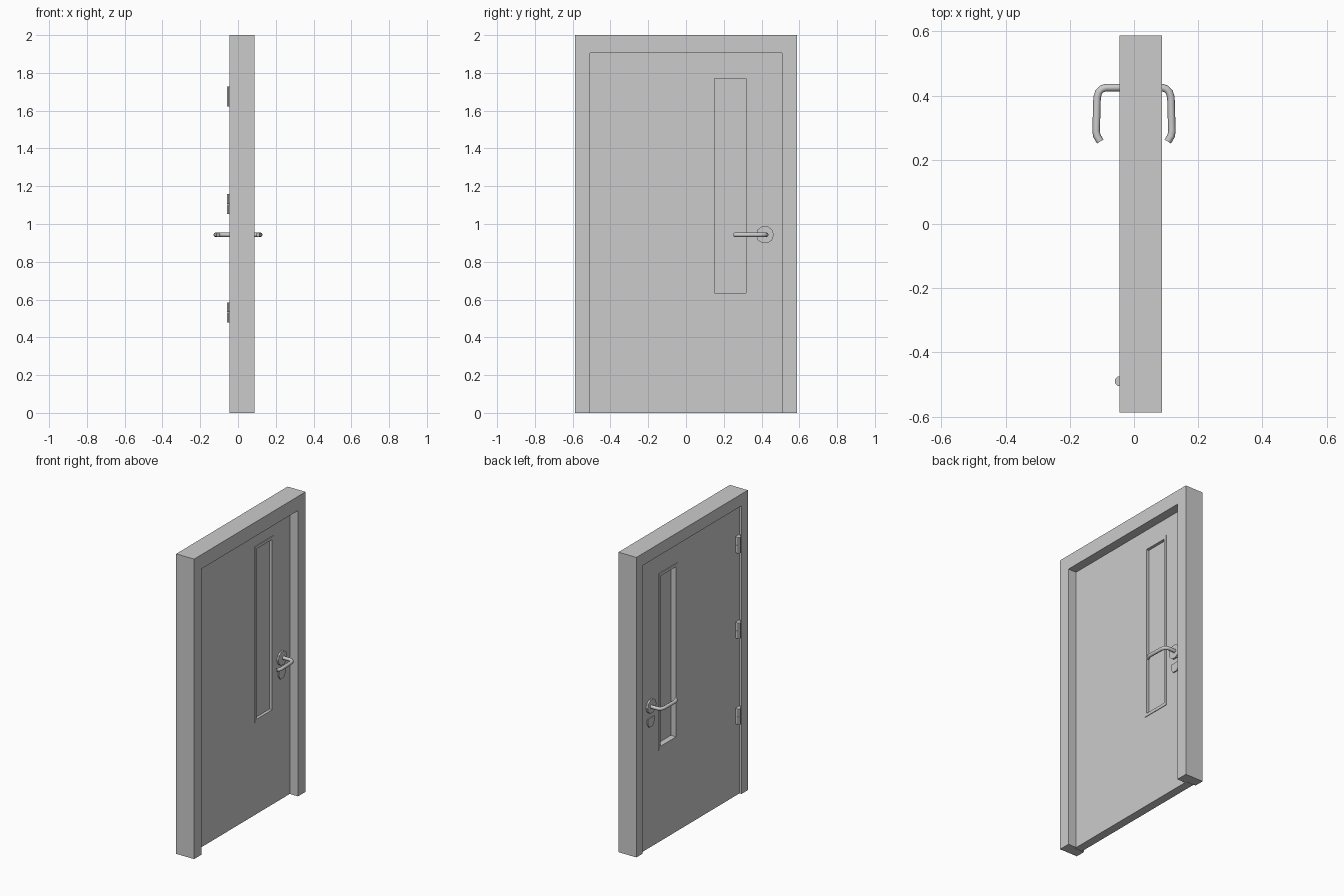
import bpy, bmesh, math
from mathutils import Matrix

if "Cube" in bpy.data.objects:
    bpy.data.objects.remove(bpy.data.objects["Cube"])


def finish(bm, name):
    bmesh.ops.recalc_face_normals(bm, faces=bm.faces)
    me = bpy.data.meshes.new(name)
    bm.to_mesh(me)
    bm.free()
    ob = bpy.data.objects.new(name, me)
    bpy.context.collection.objects.link(ob)
    return ob


def loft(name, stations, closed):
    """Join cross-sections with quads; close into a ring or cap the ends."""
    bm = bmesh.new()
    rows = [[bm.verts.new(p) for p in s] for s in stations]
    n = len(rows[0])
    for i in range(len(rows) if closed else len(rows) - 1):
        a, b = rows[i], rows[(i + 1) % len(rows)]
        for j in range(n):
            k = (j + 1) % n
            bm.faces.new((a[j], a[k], b[k], b[j]))
    if not closed:
        bm.faces.new(rows[0])
        bm.faces.new(rows[-1])
    return finish(bm, name)


def panel_ring(name, outer, inner, x0, x1):
    """Rectangular slab with a rectangular hole; rects are (y0, y1, z0, z1)."""
    def corners(r):
        return [(r[0], r[2]), (r[1], r[2]), (r[1], r[3]), (r[0], r[3])]
    return loft(name, [[(x0, *o), (x1, *o), (x1, *i), (x0, *i)]
                       for o, i in zip(corners(outer), corners(inner))], True)


def box(name, x, y, z):
    bm = bmesh.new()
    bmesh.ops.create_cube(bm, size=1)
    for v in bm.verts:
        v.co = [(r[0] + r[1]) / 2 + c * (r[1] - r[0]) for c, r in zip(v.co, (x, y, z))]
    return finish(bm, name)


def prism(name, outline, x0, x1):
    """Extrude a (y, z) outline along x."""
    return loft(name, [[(x, y, z) for y, z in outline] for x in (x0, x1)], False)


def circle(cy, cz, r, n, turn=0.0):
    return [(cy + r * math.cos(turn + 2 * math.pi * i / n),
             cz + r * math.sin(turn + 2 * math.pi * i / n)) for i in range(n)]


# Rebated door frame: L profile (inset, x) swept up, across and down
W, TOP = 0.587, 2.0
profile = [(0, -0.045), (0.066, -0.045), (0.066, 0.027),
           (0.079, 0.027), (0.079, 0.087), (0, 0.087)]
loft("door_frame", [
    [(x, -W + i, 0) for i, x in profile],
    [(x, -W + i, TOP - 1.2 * i) for i, x in profile],
    [(x, W - i, TOP - 1.2 * i) for i, x in profile],
    [(x, W - i, 0) for i, x in profile]], False)

# Door leaf with a tall window, its trim and the pane
window = (0.152, 0.317, 0.635, 1.77)
panel_ring("door_leaf", (-0.519, 0.519, 0, 1.919), window, -0.03, 0.026)
for label, x0, x1 in (("outer", -0.034, -0.03), ("inner", 0.026, 0.03)):
    panel_ring("window_trim_" + label, (0.135, 0.335, 0.615, 1.79), window, x0, x1)
box("window_pane", (0.005, 0.011), window[:2], window[2:])

# Hinges: two stacked knuckles and a leaf on the door edge
for n, z in enumerate((0.532, 1.105, 1.675)):
    for part, z0, z1 in (("lower", z - 0.053, z - 0.001), ("upper", z + 0.001, z + 0.053)):
        ring = circle(-0.045, -0.49, 0.0155, 8, math.pi / 8)
        loft(f"hinge_{n}_{part}_knuckle", [[(x, y, h) for x, y in ring] for h in (z0, z1)], False)
    box(f"hinge_{n}_leaf", (-0.042, -0.028), (-0.519, -0.478), (z - 0.053, z + 0.053))

# Lever handle, round rose and keyhole plate on both faces
HY, HZ = 0.425, 0.943
path = [(0.02, HY), (0.087, HY), (0.1, 0.421), (0.11, 0.411), (0.115, 0.395),
        (0.118, 0.29), (0.116, 0.275), (0.105, 0.257)]
for label, s, face in (("inner", 1, 0.026), ("outer", -1, 0.03)):
    cu = bpy.data.curves.new("lever_" + label, "CURVE")
    cu.dimensions = "3D"
    cu.bevel_depth = 0.0118
    cu.bevel_resolution = 2
    cu.use_fill_caps = True
    sp = cu.splines.new("POLY")
    sp.points.add(len(path) - 1)
    for p, (x, y) in zip(sp.points, path):
        p.co = (s * x, y, HZ, 1)
    bpy.context.collection.objects.link(bpy.data.objects.new("lever_" + label, cu))
    prism("rose_" + label, circle(0.418, HZ, 0.047, 10), s * face, s * (face + 0.012))
    plate = [(0.385, 0.865), (0.453, 0.865), (0.453, 0.83), (0.436, 0.806),
             (0.402, 0.806), (0.385, 0.83)]
    prism("keyhole_plate_" + label, plate, s * face, s * (face + 0.007))
